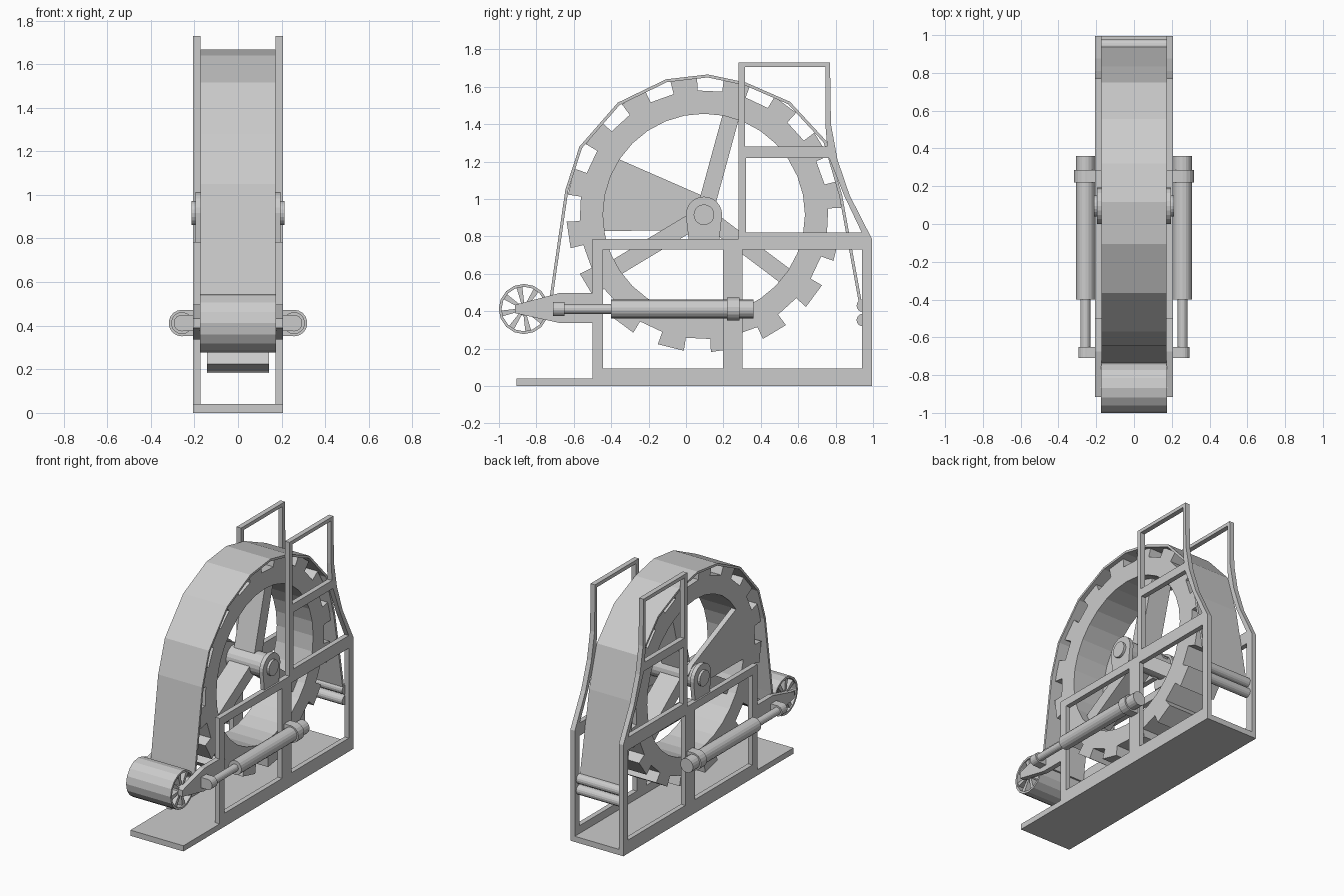
import bpy, bmesh, math
from math import cos, sin, pi, radians
from mathutils import Matrix, Vector

if "Cube" in bpy.data.objects:
    bpy.data.objects.remove(bpy.data.objects["Cube"])

# local x,y,z -> world y,z,x (profiles are drawn in the side view)
SIDE = Matrix(((0, 0, 1, 0), (1, 0, 0, 0), (0, 1, 0, 0), (0, 0, 0, 1)))


def circle(cy, cz, r, n, start=0.0):
    return [(cy + r * cos(start + 2 * pi * i / n), cz + r * sin(start + 2 * pi * i / n)) for i in range(n)]


def rect(y0, z0, y1, z1):
    return [(y0, z0), (y1, z0), (y1, z1), (y0, z1)]


def plate(name, loops, x0, x1):
    """Side-view profile (first loop outline, others holes) extruded from x0 to x1."""
    cu = bpy.data.curves.new(name, 'CURVE')
    cu.dimensions = '2D'
    cu.fill_mode = 'BOTH'
    cu.extrude = abs(x1 - x0) / 2
    for loop in loops:
        sp = cu.splines.new('POLY')
        sp.points.add(len(loop) - 1)
        for p, (y, z) in zip(sp.points, loop):
            p.co = (y, z, 0, 1)
        sp.use_cyclic_u = True
    tmp = bpy.data.objects.new(name + "_tmp", cu)
    bpy.context.collection.objects.link(tmp)
    dg = bpy.context.evaluated_depsgraph_get()
    me = bpy.data.meshes.new_from_object(tmp.evaluated_get(dg))
    bpy.data.objects.remove(tmp)
    me.transform(Matrix.Translation(((x0 + x1) / 2, 0, 0)) @ SIDE)
    bm = bmesh.new()
    bm.from_mesh(me)
    bmesh.ops.remove_doubles(bm, verts=bm.verts, dist=1e-5)
    bmesh.ops.recalc_face_normals(bm, faces=bm.faces)
    bm.to_mesh(me)
    bm.free()
    me.shade_flat()
    ob = bpy.data.objects.new(name, me)
    bpy.context.collection.objects.link(ob)
    return ob


def rod_y(name, x, z, y0, y1, r, n=18):
    """Cylinder along y."""
    bpy.ops.mesh.primitive_cylinder_add(vertices=n, radius=r, depth=y1 - y0,
                                        location=(x, (y0 + y1) / 2, z), rotation=(pi / 2, 0, 0))
    bpy.context.object.name = name


def box(name, x0, x1, y0, y1, z0, z1):
    bpy.ops.mesh.primitive_cube_add(size=1, location=((x0 + x1) / 2, (y0 + y1) / 2, (z0 + z1) / 2))
    bpy.context.object.scale = (x1 - x0, y1 - y0, z1 - z0)
    bpy.context.object.name = name


CY, CZ = 0.096, 0.916      # wheel centre
DY, DZ = -0.867, 0.412     # front drum centre
W = 0.207                  # half width of the frame

# Base plate
box("base_plate", -W, W, -0.905, 0.995, 0, 0.04)

# Side frames with front arms
outline = [(-0.5, 0), (0.995, 0), (0.995, 0.785), (0.875, 1.02), (0.81, 1.21), (0.775, 1.4), (0.77, 1.73),
           (0.28, 1.73), (0.28, 0.785), (-0.5, 0.785), (-0.5, 0.498), (-0.674, 0.498), (-0.915, 0.434),
           (-0.915, 0.39), (-0.674, 0.337), (-0.5, 0.337)]
holes = [rect(-0.445, 0.095, 0.197, 0.73), rect(0.303, 0.095, 0.942, 0.73),
         [(0.322, 0.82), (0.94, 0.82), (0.845, 1.02), (0.765, 1.22), (0.322, 1.22)],
         [(0.315, 1.28), (0.755, 1.28), (0.745, 1.4), (0.745, 1.705), (0.315, 1.705)]]
bearing = [(CY - 0.082, 0.785), (CY + 0.082, 0.785)] + \
          [(CY + 0.097 * cos(a * pi / 12), CZ + 0.097 * sin(a * pi / 12)) for a in range(13)]

for s, side in ((-1, "left"), (1, "right")):
    plate(side + "_frame", [outline] + holes, s * 0.172, s * W)
    # Bearing block and axle cap
    plate(side + "_bearing", [bearing], s * 0.167, s * 0.196)
    plate(side + "_axle_cap", [circle(CY, CZ, 0.055, 20)], s * 0.19, s * 0.213)
    # Tension cylinder
    x = s * 0.257
    rod_y(side + "_barrel", x, 0.412, -0.4, 0.36, 0.05)
    rod_y(side + "_piston_rod", x, 0.412, -0.7, -0.39, 0.026)
    rod_y(side + "_barrel_collar", x, 0.412, 0.22, 0.285, 0.061)
    rod_y(side + "_rod_end", x, 0.412, -0.71, -0.65, 0.038)
    a, b = sorted((s * 0.2, x))
    box(side + "_collar_mount", a, b, 0.22, 0.285, 0.352, 0.472)
    box(side + "_rod_mount", a, b, -0.71, -0.65, 0.375, 0.449)

# Toothed wheel
teeth = []
for i in range(16):
    c = 8.5 + 22.5 * i
    for da, r in ((-5.6, 0.665), (-5.6, 0.735), (5.6, 0.735), (5.6, 0.665)):
        t = radians(c + da)
        teeth.append((CY + r * cos(t), CZ + r * sin(t)))
plate("toothed_wheel", [teeth, circle(CY, CZ, 0.54, 32)], -0.142, 0.142)
plate("axle", [circle(CY, CZ, 0.08, 20)], -0.172, 0.172)

# Spokes
for i, deg in enumerate((74.7, -37, -149)):
    u = Vector((cos(radians(deg)), sin(radians(deg))))
    v = Vector((-u.y, u.x)) * 0.045
    o = Vector((CY, CZ))
    plate("spoke_%d" % i, [[tuple(o + v), tuple(o - v), tuple(o + u * 0.56 - v), tuple(o + u * 0.56 + v)]], -0.08, 0.08)

# Wedge-shaped plate on the left of the wheel
wedge = [(CY + r * cos(radians(d)), CZ + r * sin(radians(d)))
         for r, d in ((0.09, 250), (0.09, 20), (0.09, 70), (0.55, 147), (0.55, 158), (0.55, 168), (0.55, 178), (0.55, 189))]
plate("wheel_wedge", [wedge], -0.142, -0.105)

# Belt over the wheel
path = [Vector(p) for p in ((-0.735, 0.42), (-0.725, 0.5), (-0.645, 1.05), (-0.57, 1.28), (-0.365, 1.515),
                            (-0.107, 1.64), (0.117, 1.666), (0.32, 1.623), (0.556, 1.52), (0.75, 1.31),
                            (0.835, 1.02), (0.945, 0.42))]
inner = []
for i, p in enumerate(path):
    d = (path[min(i + 1, len(path) - 1)] - path[max(i - 1, 0)]).normalized()
    inner.append(p + Vector((d.y, -d.x)) * 0.016)
plate("belt", [[tuple(p) for p in path + inner[::-1]]], -0.172, 0.172)

# Front drum with hub and vanes
plate("front_drum", [circle(DY, DZ, 0.134, 16), circle(DY, DZ, 0.119, 16)], -0.174, 0.174)
plate("drum_hub", [circle(DY, DZ, 0.035, 12)], -0.18, 0.18)
for i in range(8):
    t = 2 * pi * i / 8 + 0.2
    vane = [(DY + r * cos(t + a), DZ + r * sin(t + a))
            for r, a in ((0.025, -0.3), (0.122, -0.13), (0.122, 0.13), (0.025, 0.3))]
    plate("drum_vane_%d" % i, [vane], -0.165, 0.165)

# Rear clamp rods
for i, z in enumerate((0.43, 0.353)):
    plate("rear_rod_%d" % i, [circle(0.946, z, 0.034, 16)], -0.175, 0.175)
